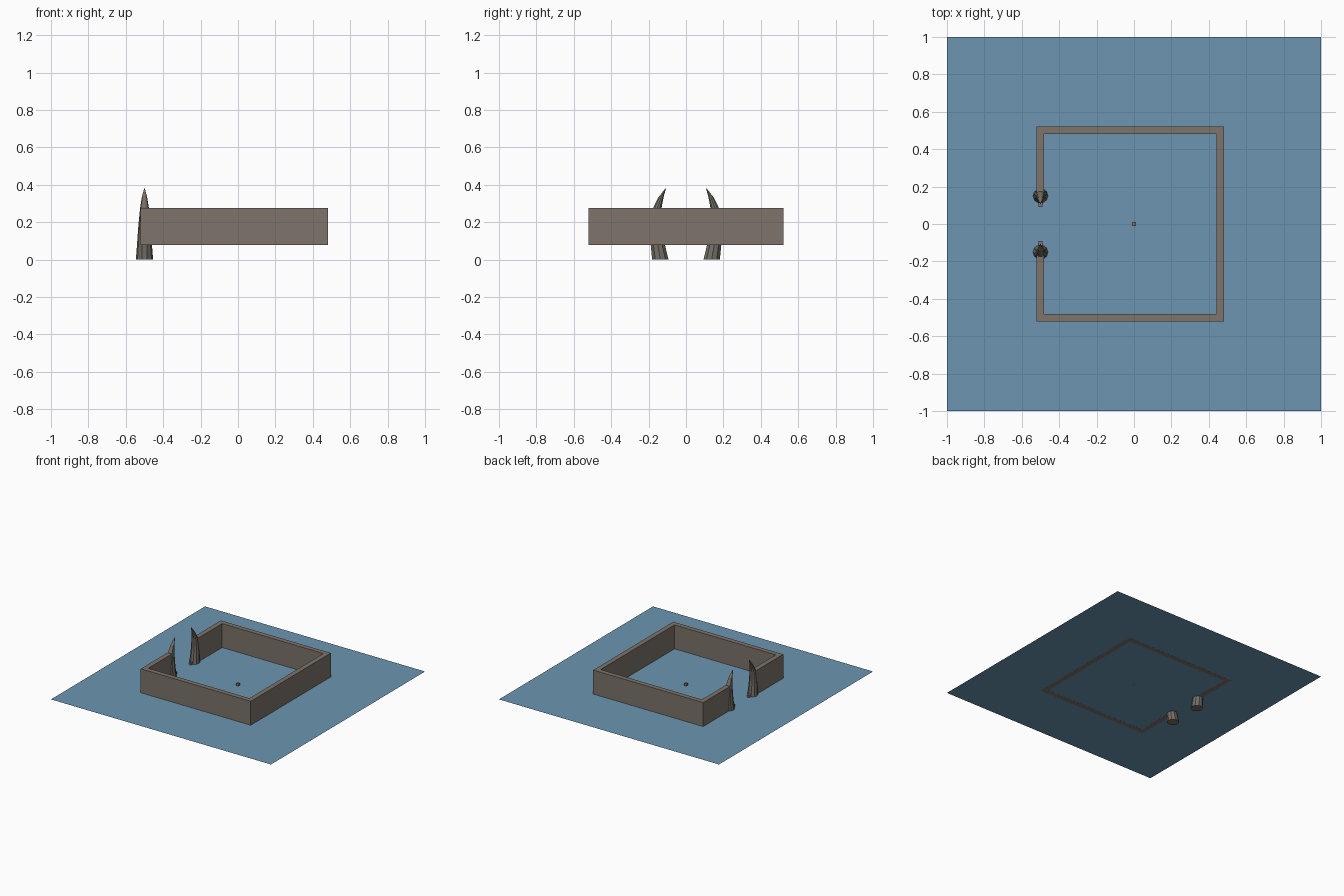
import bpy, bmesh, math
from mathutils import Vector

if "Cube" in bpy.data.objects:
    bpy.data.objects.remove(bpy.data.objects["Cube"])


def material(name, rgb):
    m = bpy.data.materials.new(name)
    m.diffuse_color = (*rgb, 1)
    m.use_nodes = True
    m.node_tree.nodes["Principled BSDF"].inputs["Base Color"].default_value = m.diffuse_color
    return m


BLUE = material("water blue", (0.15, 0.30, 0.44))
STONE = material("stone brown", (0.205, 0.172, 0.147))
HORN = material("horn grey", (0.175, 0.16, 0.13))
FLOOR = 0.08


def finish(name, bm, mat):
    bmesh.ops.recalc_face_normals(bm, faces=bm.faces)
    me = bpy.data.meshes.new(name)
    bm.to_mesh(me)
    bm.free()
    me.materials.append(mat)
    ob = bpy.data.objects.new(name, me)
    bpy.context.collection.objects.link(ob)
    return ob


def box(name, lo, hi, mat):
    bm = bmesh.new()
    bmesh.ops.create_cube(bm, size=1)
    for v in bm.verts:
        v.co = [(a + b) / 2 + c * (b - a) for a, b, c in zip(lo, hi, v.co)]
    return finish(name, bm, mat)


# flat ground sheet
bm = bmesh.new()
bmesh.ops.create_grid(bm, x_segments=1, y_segments=1, size=1)
bmesh.ops.translate(bm, verts=bm.verts, vec=(0, 0, FLOOR))
finish("ground_sheet", bm, BLUE)

# walls: one C-shaped outline with mitred corners, open on the left between the horns
outline = [(-.52, -.15), (-.52, -.52), (.48, -.52), (.48, .52), (-.52, .52), (-.52, .15),
           (-.48, .15), (-.48, .48), (.44, .48), (.44, -.48), (-.48, -.48), (-.48, -.15)]
bm = bmesh.new()
face = bm.faces.new([bm.verts.new((x, y, FLOOR - 0.0005)) for x, y in outline])
ext = bmesh.ops.extrude_face_region(bm, geom=[face])
top = [g for g in ext["geom"] if isinstance(g, bmesh.types.BMVert)]
bmesh.ops.translate(bm, verts=top, vec=(0, 0, 0.197))
finish("enclosure_wall", bm, STONE)


# horn gateposts: rings of (z, distance from centre line, radius)
RINGS = [(0, .137, .046), (.08, .151, .040), (.18, .158, .033),
         (.28, .152, .023), (.335, .133, .014), (.38, .109, .002)]
SIDES = 10


def horn(name, side):
    bm = bmesh.new()
    rings = []
    for z, y, r in RINGS:
        rings.append([bm.verts.new((-.5 + r * math.cos(a), side * (y + r * math.sin(a)), z))
                      for a in (2 * math.pi * i / SIDES for i in range(SIDES))])
    for a, b in zip(rings, rings[1:]):
        for i in range(SIDES):
            j = (i + 1) % SIDES
            bm.faces.new((a[i], a[j], b[j], b[i]))
    bm.faces.new(rings[0])
    bm.faces.new(rings[-1])
    finish(name, bm, HORN)


for label, s in (("front", -1), ("back", 1)):
    horn(label + "_horn", s)
    # small peg on the inner side of each horn
    y0, y1 = sorted((s * .092, s * .125))
    box(label + "_peg", (-.51, y0, FLOOR), (-.49, y1, FLOOR + .02), STONE)

# small block in the middle
box("centre_block", (-.01, -.01, FLOOR), (.01, .01, FLOOR + .02), STONE)
